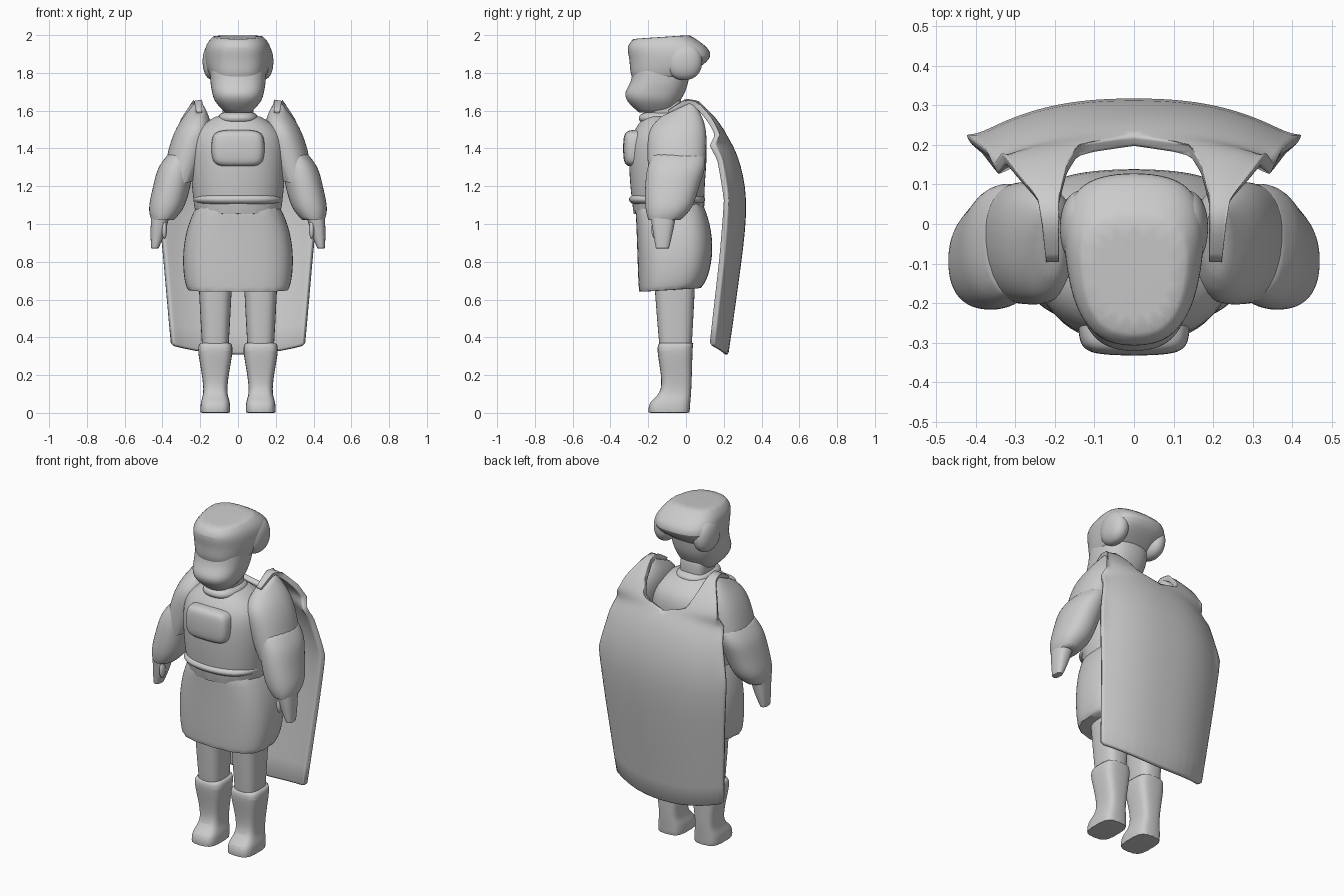
import bpy
import bmesh
import math

default_cube = bpy.data.objects.get("Cube")
if default_cube:
    bpy.data.objects.remove(default_cube, do_unlink=True)

grey_colour = (0.6, 0.6, 0.6, 1)
plain_grey = bpy.data.materials.new("plain grey")
plain_grey.use_nodes = True
plain_grey.diffuse_color = grey_colour
shader = plain_grey.node_tree.nodes["Principled BSDF"]
shader.inputs["Base Color"].default_value = grey_colour


def finish(name, bm, mirrored=False, thickness=None):
    """Make a smooth object from a bmesh, optionally mirrored and thickened."""
    bmesh.ops.recalc_face_normals(bm, faces=bm.faces)
    mesh = bpy.data.meshes.new(name)
    bm.to_mesh(mesh)
    bm.free()
    mesh.materials.append(plain_grey)
    part = bpy.data.objects.new(name, mesh)
    bpy.context.collection.objects.link(part)
    if mirrored:
        mirror = part.modifiers.new("mirror", "MIRROR")
        mirror.use_clip = True
    if thickness:
        solid = part.modifiers.new("thickness", "SOLIDIFY")
        solid.thickness = thickness
        solid.offset = 0
        solid.edge_crease_inner = solid.edge_crease_outer = solid.edge_crease_rim = 0.8
    rounding = part.modifiers.new("rounding", "SUBSURF")
    rounding.levels = rounding.render_levels = 2
    bpy.ops.object.select_all(action="DESELECT")
    part.select_set(True)
    bpy.context.view_layer.objects.active = part
    bpy.ops.object.shade_smooth_by_angle(angle=math.radians(60))


def sample(values, fraction):
    """Read a short list of evenly spaced values at a fraction of its length."""
    position = fraction * (len(values) - 1)
    index = min(int(position), len(values) - 2)
    return values[index] + (values[index + 1] - values[index]) * (position - index)


def signed_power(value, power):
    return math.copysign(abs(value) ** power, value)


def loft(name, heights, widths, fronts, backs, centres=(0, 0),
         squareness=0.8, taper=0, slope=0, mirrored=False, sides=18):
    """Skin rounded sections; taper widens the back and slope lifts it."""
    bm = bmesh.new()
    crease = bm.edges.layers.float.new("crease_edge")
    loops = []
    for level, height in enumerate(heights):
        fraction = level / (len(heights) - 1)
        width, front, back, centre = [
            sample(values, fraction) for values in (widths, fronts, backs, centres)]
        loop = []
        for side in range(sides):
            angle = math.tau * (side + 0.5) / sides
            across = signed_power(math.cos(angle), squareness)
            along = signed_power(math.sin(angle), squareness)
            x = centre + width * across * (1 + taper * along)
            y = (front + back + along * (back - front)) / 2
            loop.append(bm.verts.new((x, y, height + slope * along)))
        loops.append(loop)
    for lower, upper in zip(loops, loops[1:]):
        for side in range(sides):
            following = (side + 1) % sides
            bm.faces.new((lower[side], lower[following], upper[following], upper[side]))
    for end in (loops[0], loops[-1]):
        cap_face = bm.faces.new(end)
        for edge in cap_face.edges:
            edge[crease] = 0.6
    finish(name, bm, mirrored)


def pad(name, centre, size, squareness=0.6, mirrored=False):
    """Make a soft block by squaring off a sphere."""
    bm = bmesh.new()
    bmesh.ops.create_uvsphere(bm, u_segments=16, v_segments=8, radius=1)
    for vert in bm.verts:
        vert.co = [middle + signed_power(value, squareness) * extent / 2
                   for middle, value, extent in zip(centre, vert.co, size)]
    finish(name, bm, mirrored)


# Torso, belt and chest pouch
loft("torso",
     heights=(1.05, 1.2, 1.4, 1.5, 1.57),
     widths=(0.23, 0.25, 0.26, 0.24, 0.12),
     fronts=(-0.28, -0.3, -0.31, -0.28, -0.22),
     backs=(0.1, 0.1, 0.12, 0.1, 0),
     squareness=0.9)
pad("belt", centre=(0, -0.1, 1.13), size=(0.49, 0.42, 0.09), squareness=0.8)
pad("chest_pouch", centre=(0, -0.25, 1.4), size=(0.29, 0.17, 0.2), squareness=0.5)

# Flared skirt with a crisp hem
loft("skirt",
     heights=(0.65, 0.7, 0.85, 1, 1.1),
     widths=(0.27, 0.29, 0.3, 0.27, 0.22),
     fronts=(-0.25, -0.26, -0.27),
     backs=(0.08, 0.12, 0.15, 0.13, 0.09),
     squareness=0.7, slope=0.01)

# Neck and rolled collar
pad("neck", centre=(0, -0.11, 1.6), size=(0.17, 0.18, 0.2))
pad("collar", centre=(0, -0.12, 1.56), size=(0.22, 0.27, 0.08), squareness=0.8)

# Face with a full lower jaw
loft("face",
     heights=(1.59, 1.65, 1.7, 1.75, 1.85),
     widths=(0.07, 0.13, 0.14, 0.15, 0.15),
     fronts=(-0.25, -0.32, -0.33, -0.29, -0.28),
     backs=(-0.06, 0, 0.03))

# Cap overhanging at the back, bulging over the ears
loft("cap",
     heights=(1.77, 1.81, 1.88, 1.95, 1.99),
     widths=(0.14, 0.16, 0.18, 0.17, 0.13),
     fronts=(-0.28, -0.3, -0.3, -0.32, -0.28),
     backs=(0, 0.06, 0.16, 0.09, 0.02),
     squareness=0.75, taper=0.15, slope=0.01)
pad("ear_flap", centre=(0.13, -0.01, 1.86), size=(0.12, 0.2, 0.2),
    squareness=0.9, mirrored=True)

# Sloping shoulders, puffed forearms, and flat hands with thumbs
loft("upper_arm",
     heights=(1.61, 1.55, 1.45, 1.25),
     centres=(0.21, 0.22, 0.25, 0.31),
     widths=(0.03, 0.08, 0.11, 0.09),
     fronts=(-0.13, -0.2, -0.21, -0.2),
     backs=(0.04, 0.08, 0.12, 0.1),
     squareness=0.9, slope=0.04, mirrored=True)
loft("forearm",
     heights=(1.37, 1.3, 1.2, 1.08, 1.02),
     centres=(0.3, 0.33, 0.35, 0.38, 0.4),
     widths=(0.07, 0.1, 0.1, 0.1, 0.06),
     fronts=(-0.18, -0.21, -0.22, -0.22, -0.2),
     backs=(0.1, 0.11, 0.07, 0.04, -0.03),
     squareness=0.9, mirrored=True)
loft("hand",
     heights=(1.05, 0.95, 0.87),
     centres=(0.41, 0.44),
     widths=(0.05, 0.04, 0.02),
     fronts=(-0.19, -0.16),
     backs=(-0.05, -0.09),
     mirrored=True)
pad("thumb", centre=(0.39, -0.16, 0.97), size=(0.03, 0.05, 0.1),
    squareness=1, mirrored=True)

# Trousers and boots
loft("trouser_leg",
     heights=(0.7, 0.5, 0.33),
     centres=(0.12, 0.12),
     widths=(0.09, 0.08, 0.07),
     fronts=(-0.17, -0.14),
     backs=(0.05, 0.03),
     squareness=0.7, mirrored=True)
loft("boot",
     heights=(0, 0.06, 0.1, 0.2, 0.35, 0.37),
     centres=(0.12, 0.12),
     widths=(0.08, 0.08, 0.06, 0.07, 0.1, 0.08),
     fronts=(-0.2, -0.2, -0.13, -0.13, -0.16, -0.14),
     backs=(0.02, 0.04),
     squareness=0.6, mirrored=True)

# Cape: straps over the shoulders join a broad sheet whose sides curl forward
inner_edge = (0.19, 0.19, 0.19, 0.17, 0.14, 0, 0, 0, 0, 0)
outer_edge = (0.22, 0.23, 0.24, 0.3, 0.33, 0.35, 0.37, 0.42, 0.39, 0.35)
depths = (-0.09, 0, 0.06, 0.14, 0.19, 0.21, 0.26, 0.32, 0.28, 0.21)
heights = (1.59, 1.65, 1.64, 1.56, 1.49, 1.45, 1.37, 1.14, 0.8, 0.31)
columns = 6
bm = bmesh.new()
rows = []
for inner, outer, depth, height in zip(inner_edge, outer_edge, depths, heights):
    span = outer - inner
    curl = span ** 2 * 0.6
    lift = (1 - height) * span / 5
    row = []
    for column in range(columns + 1):
        reach = column / columns
        row.append(bm.verts.new((inner + span * reach,
                                 depth - curl * reach ** 2.5,
                                 height + lift * reach ** 2)))
    rows.append(row)
for upper, lower in zip(rows, rows[1:]):
    for column in range(columns):
        bm.faces.new((upper[column], upper[column + 1], lower[column + 1], lower[column]))
finish("cape", bm, mirrored=True, thickness=0.03)
